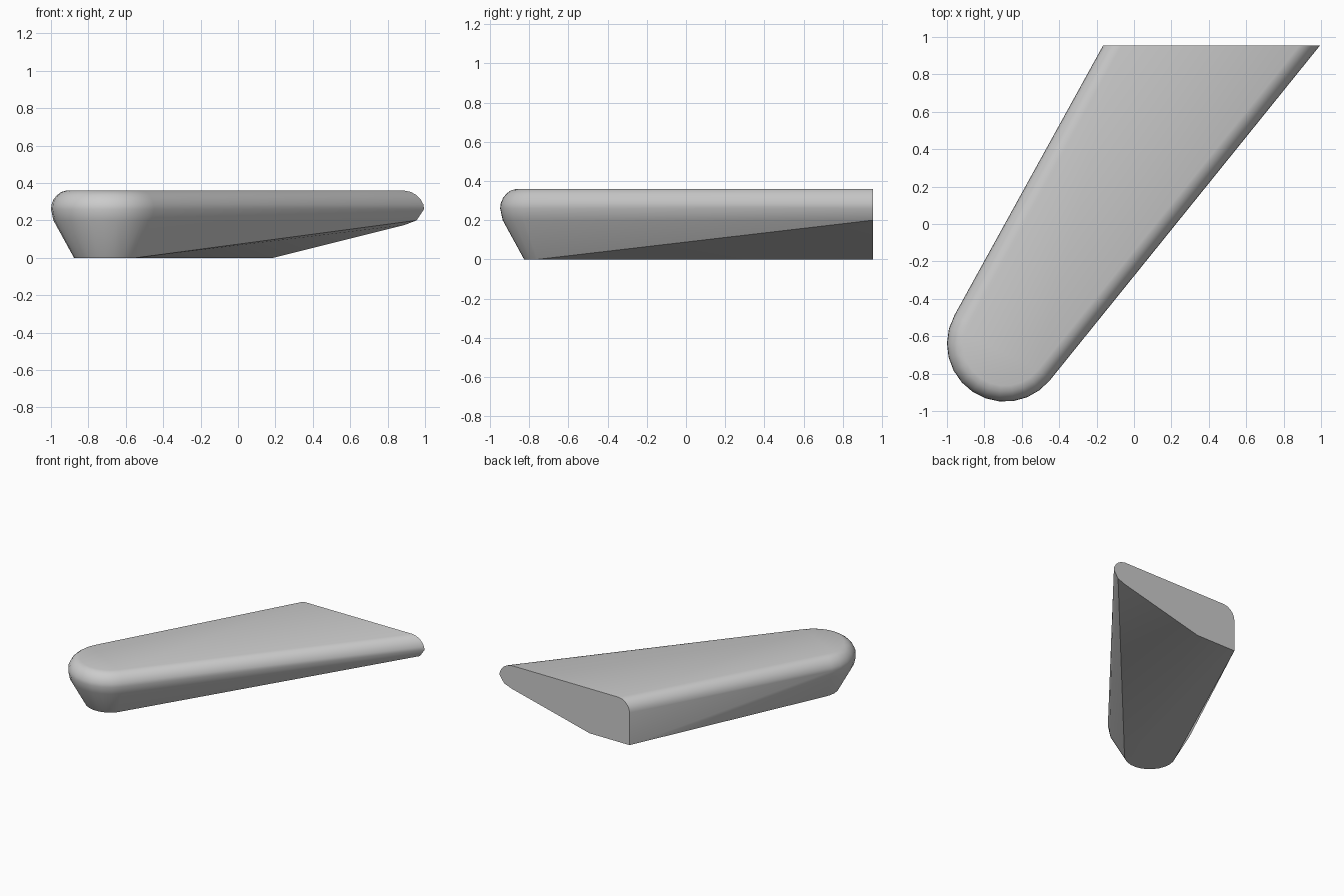
import bpy, bmesh
from math import cos, sin, radians

if "Cube" in bpy.data.objects:
    bpy.data.objects.remove(bpy.data.objects["Cube"])

BACK = 0.955
CX, CY = -0.69, -0.64

bm = bmesh.new()


def tip_arc(r, z, n=12):
    # rounded nose, swept between the two tangent side edges
    for i in range(n + 1):
        a = radians(151 + (321 - 151) * i / n)
        bm.verts.new((CX + r * cos(a), CY + r * sin(a), z))


# upper body: rounded edge profile as (radius, height)
for r, z in [(0.31, 0.26), (0.307, 0.285), (0.296, 0.312),
             (0.278, 0.335), (0.255, 0.352), (0.225, 0.36)]:
    tip_arc(r, z)
    inset = 0.31 - r
    bm.verts.new((-0.165 + inset / 0.878, BACK, z))
    bm.verts.new((0.995 - inset / 0.777, BACK, z))

# tapering underside of the nose
tip_arc(0.297, 0.2)
tip_arc(0.187, 0.0)

# lower outline of the flat back end
for x, z in [(-0.165, 0.2), (-0.165, 0.0), (0.19, 0.0), (0.89, 0.175), (0.955, 0.2)]:
    bm.verts.new((x, BACK, z))

# skin the sections into one solid
res = bmesh.ops.convex_hull(bm, input=bm.verts[:])
loose = [v for v in bm.verts if not v.link_faces]
bmesh.ops.delete(bm, geom=loose, context='VERTS')
bmesh.ops.dissolve_limit(bm, angle_limit=radians(0.5), verts=bm.verts[:], edges=bm.edges[:])
bmesh.ops.recalc_face_normals(bm, faces=bm.faces[:])

mesh = bpy.data.meshes.new("tapered_wedge_body")
bm.to_mesh(mesh)
bm.free()
body = bpy.data.objects.new("tapered_wedge_body", mesh)
bpy.context.collection.objects.link(body)
bpy.context.view_layer.objects.active = body
body.select_set(True)
bpy.ops.object.shade_smooth_by_angle(angle=radians(30))
